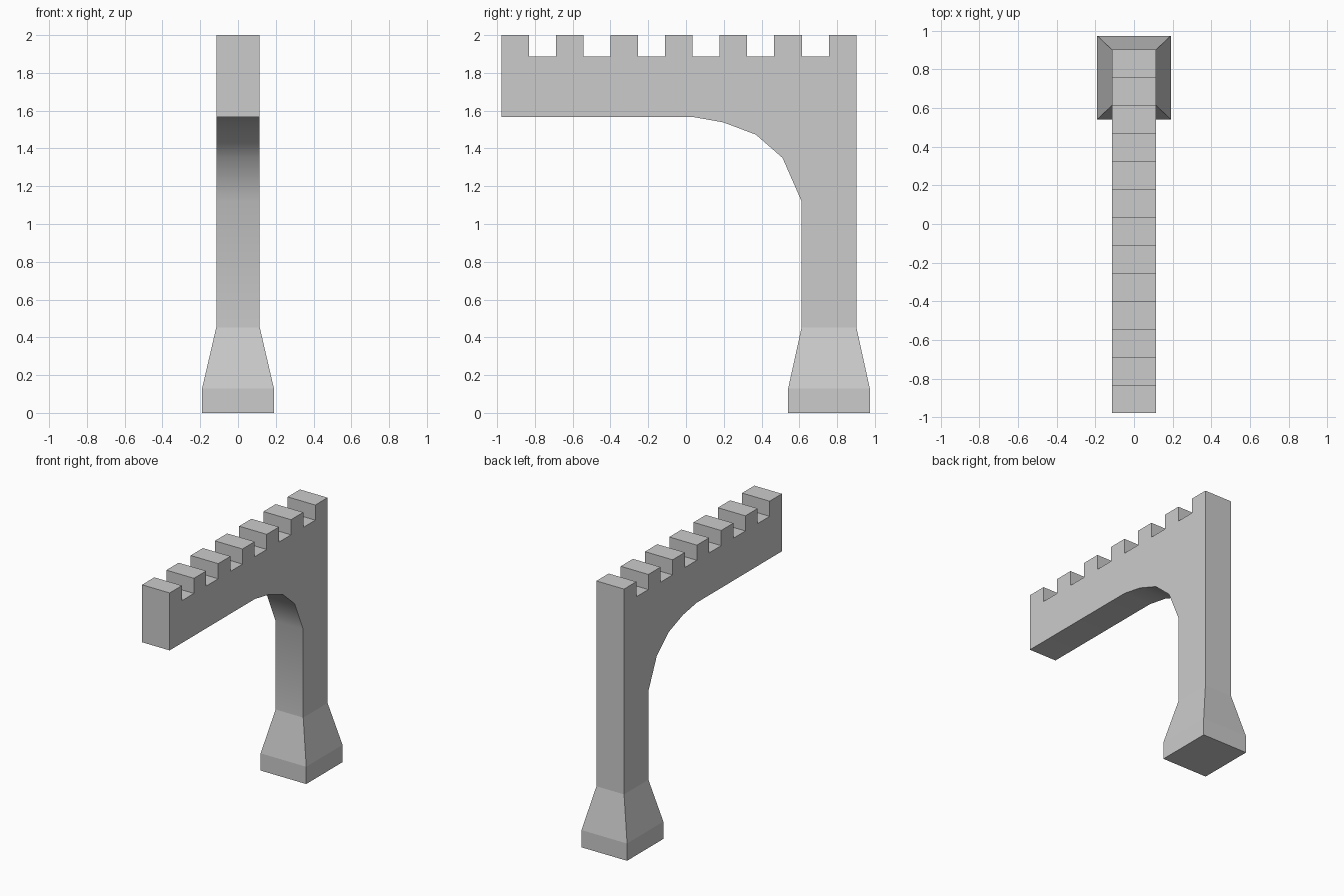
import bpy, bmesh
from mathutils import Vector

if "Cube" in bpy.data.objects:
    bpy.data.objects.remove(bpy.data.objects["Cube"])

HALF = 0.115                      # half thickness of the wall
Y0, Y1, INNER = -0.978, 0.902, 0.612
TOP, NOTCH, UNDER, SHAFT_END = 2.0, 1.886, 1.567, 0.453

# Crenellated top edge: seven merlons, six gaps
merlon = 0.146
pitch = (Y1 - Y0 - merlon) / 6
profile = []
for i in range(7):
    a = Y0 + i * pitch
    b = a + merlon
    if i > 0:
        profile.append((a, NOTCH))
    profile += [(a, TOP), (b, TOP)]
    if i < 6:
        profile.append((b, NOTCH))

# Pillar, half arch and underside of the wall
arch = [(INNER, 1.12), (0.511, 1.35), (0.37, 1.473), (0.198, 1.538), (0.035, UNDER)]
profile += [(Y1, SHAFT_END), (INNER, SHAFT_END)] + arch + [(Y0, UNDER)]

bm = bmesh.new()
face = bm.faces.new([bm.verts.new((-HALF, y, z)) for y, z in profile])
ext = bmesh.ops.extrude_face_region(bm, geom=[face], use_keep_orig=True)
moved = [v for v in ext["geom"] if isinstance(v, bmesh.types.BMVert)]
bmesh.ops.translate(bm, verts=moved, vec=(2 * HALF, 0, 0))
bmesh.ops.recalc_face_normals(bm, faces=bm.faces)


def extrude_foot(face, half_x, half_y, z):
    """Extrude the foot's lower face down to a new rectangle."""
    ext = bmesh.ops.extrude_discrete_faces(bm, faces=[face])
    face = ext["faces"][0]
    c = face.calc_center_median()
    for v in face.verts:
        v.co = Vector((half_x if v.co.x > c.x else -half_x,
                       c.y + (half_y if v.co.y > c.y else -half_y), z))
    return face


# Flared foot and plinth
foot = next(f for f in bm.faces if all(abs(v.co.z - SHAFT_END) < 1e-5 for v in f.verts))
foot = extrude_foot(foot, 0.19, 0.216, 0.13)
foot = extrude_foot(foot, 0.19, 0.216, 0.0)
bmesh.ops.recalc_face_normals(bm, faces=bm.faces)

# Smooth only the arch underside and the pillar and wall faces it runs into
for f in bm.faces:
    f.smooth = (len(f.verts) == 4 and
                all(SHAFT_END - 1e-4 < v.co.z < UNDER + 1e-4 and v.co.y < INNER + 1e-4
                    for v in f.verts))

mesh = bpy.data.meshes.new("crenellated_half_arch")
bm.to_mesh(mesh)
bm.free()
wall = bpy.data.objects.new("crenellated_half_arch", mesh)
bpy.context.collection.objects.link(wall)
